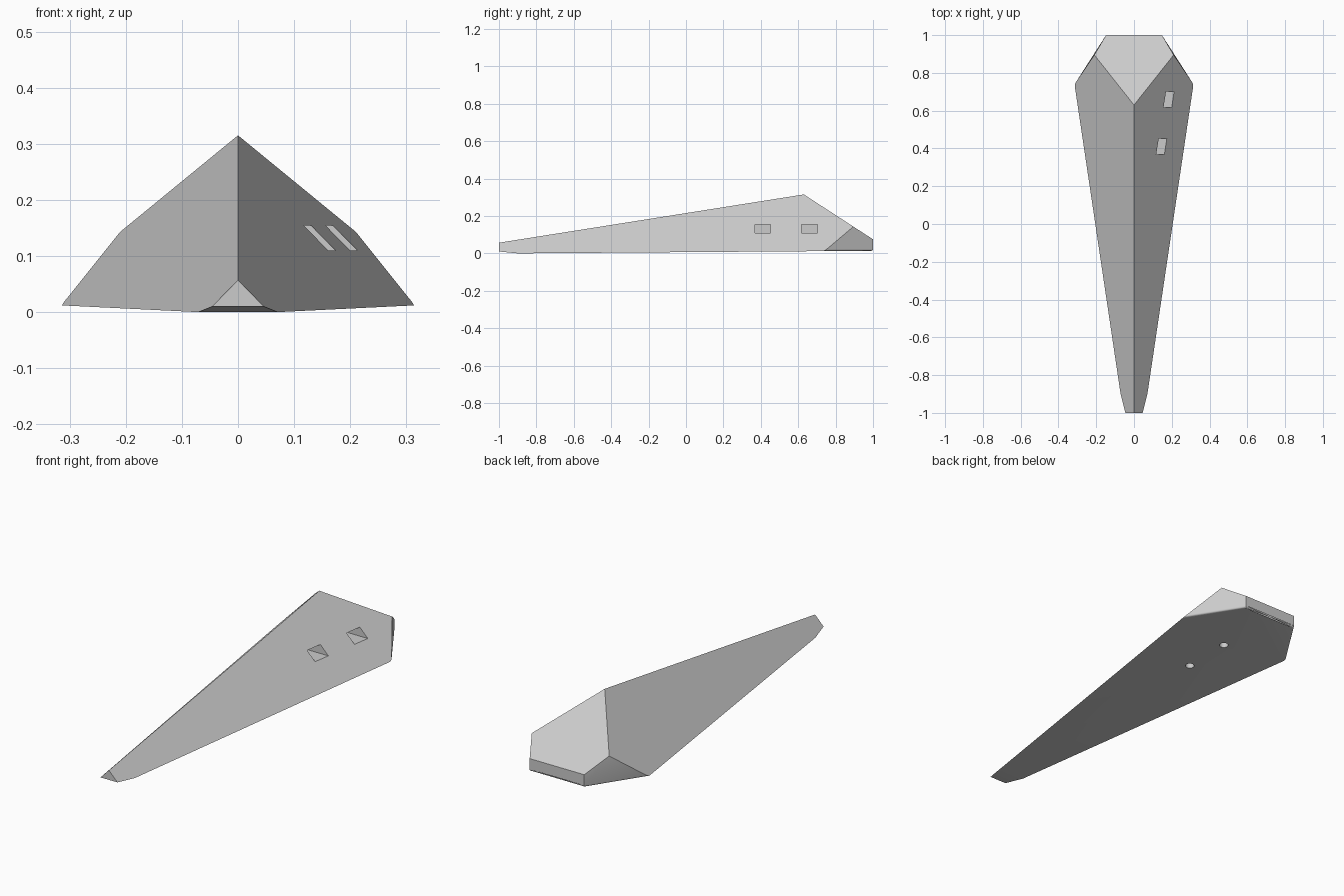
import bpy
import bmesh
from mathutils import Matrix

old = bpy.data.objects.get("Cube")
if old:
    bpy.data.objects.remove(old)

grey = bpy.data.materials.new("hull grey")
grey.use_nodes = True
colour = (0.6, 0.6, 0.6, 1)
grey.diffuse_color = colour
grey.node_tree.nodes["Principled BSDF"].inputs["Base Color"].default_value = colour


def finish(name, bm):
    bmesh.ops.recalc_face_normals(bm, faces=bm.faces)
    mesh = bpy.data.meshes.new(name)
    bm.to_mesh(mesh)
    bm.free()
    mesh.materials.append(grey)
    obj = bpy.data.objects.new(name, mesh)
    bpy.context.collection.objects.link(obj)
    return obj


# Hull corners: ridge points on the centre line, the rest mirrored
bm = bmesh.new()
ridge = {"nose": (0, -1, 0.057), "peak": (0, 0.63, 0.315)}
paired = {
    "tip": (0.046, -1, 0.01),
    "chin": (0.071, -0.9, 0),
    "hip": (0.315, 0.74, 0.012),
    "shoulder": (0.21, 0.895, 0.143),
    "tail_top": (0.148, 1, 0.075),
    "tail_low": (0.148, 1, 0.014),
}
centre = {k: bm.verts.new(p) for k, p in ridge.items()}
sides = []
for s in (1, -1):
    v = {k: bm.verts.new((s * x, y, z)) for k, (x, y, z) in paired.items()}
    sides.append(v)
    # Long sloping flank and rear corner facet
    bm.faces.new([centre["nose"], v["tip"], v["chin"], v["hip"],
                  v["shoulder"], centre["peak"]])
    bm.faces.new([v["shoulder"], v["hip"], v["tail_low"], v["tail_top"]])
a, b = sides


def across(*keys):
    # Face that spans both sides, with the given outline on each
    return bm.faces.new([a[k] for k in keys] + [b[k] for k in reversed(keys)])


bm.faces.new([centre["nose"], b["tip"], a["tip"]])
bm.faces.new([centre["peak"], a["shoulder"], a["tail_top"],
              b["tail_top"], b["shoulder"]])
across("tail_top", "tail_low")
across("tip", "chin")
across("chin", "hip", "tail_low")

# Soft rounding along the lower rear edges
rear = [bm.edges.get((a["tail_low"], b["tail_low"]))]
rear += [bm.edges.get((v["hip"], v["tail_low"])) for v in sides]
bmesh.ops.bevel(bm, geom=rear, offset=0.008, segments=4, profile=0.5,
                affect="EDGES")
hull = finish("hull", bm)

# Cutters: a side window and a round underside socket at each station
cutters = []
for i, y in enumerate((0.41, 0.66), 1):
    bm = bmesh.new()
    place = Matrix.Translation((0.2, y, 0.132)) @ Matrix.Diagonal((0.4, 0.084, 0.044, 1))
    bmesh.ops.create_cube(bm, size=1, matrix=place)
    cutters.append(finish(f"window_cutter_{i}", bm))
    bm = bmesh.new()
    bmesh.ops.create_cone(bm, cap_ends=True, segments=32, radius1=0.021,
                          radius2=0.021, depth=0.16,
                          matrix=Matrix.Translation((0, y, 0.02)))
    cutters.append(finish(f"socket_cutter_{i}", bm))

bpy.context.view_layer.objects.active = hull
hull.select_set(True)
for c in cutters:
    mod = hull.modifiers.new(c.name, "BOOLEAN")
    mod.operation = "DIFFERENCE"
    mod.solver = "EXACT"
    mod.object = c
    bpy.ops.object.modifier_apply(modifier=mod.name)
for c in cutters:
    bpy.data.objects.remove(c)

bpy.ops.object.shade_smooth_by_angle()
